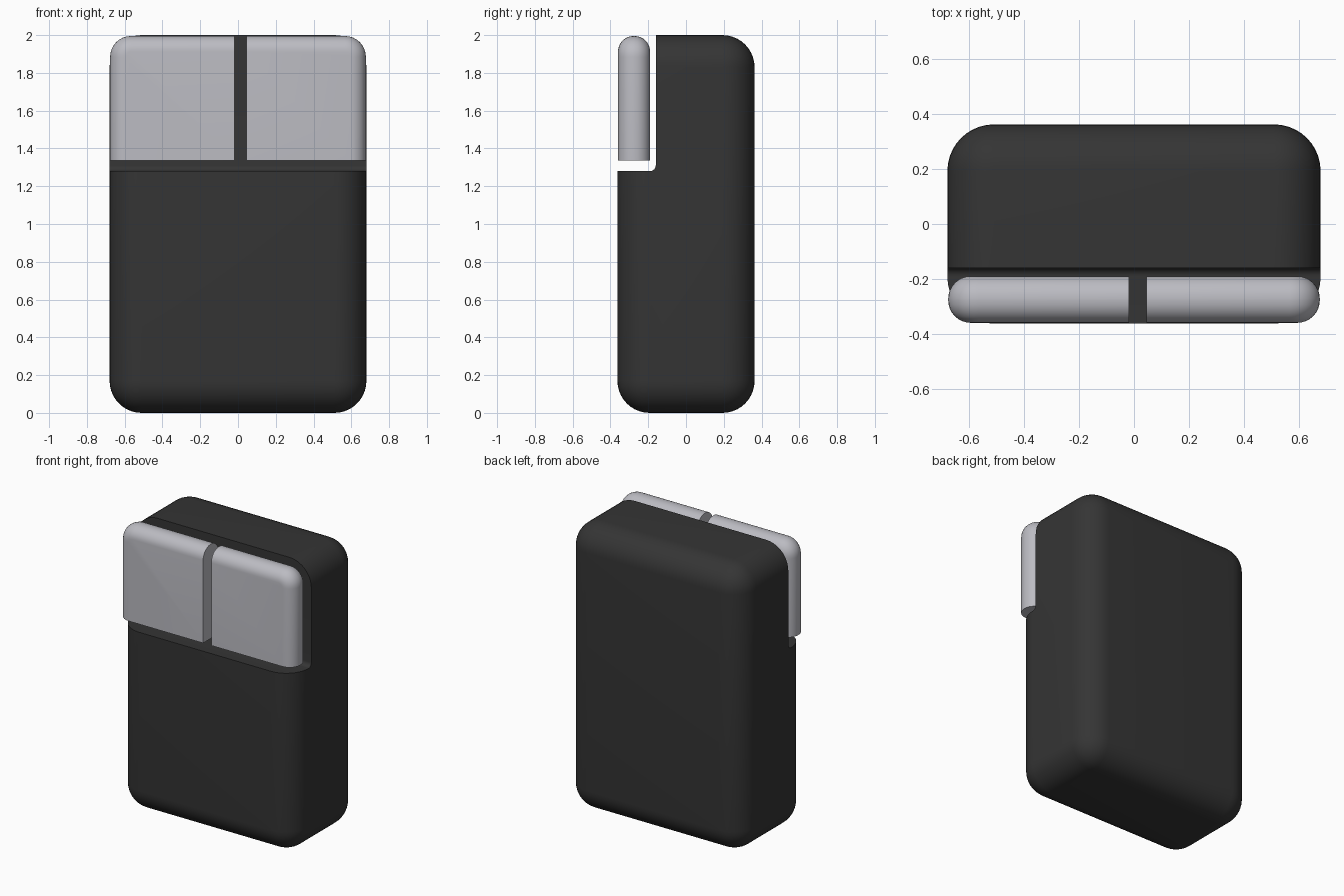
import bpy, bmesh, math
from mathutils import Vector

if "Cube" in bpy.data.objects:
    bpy.data.objects.remove(bpy.data.objects["Cube"])


def material(name, rgb):
    m = bpy.data.materials.new(name)
    m.diffuse_color = (*rgb, 1)
    m.use_nodes = True
    m.node_tree.nodes["Principled BSDF"].inputs["Base Color"].default_value = m.diffuse_color
    return m


def add_object(name, bm, mat=None):
    bmesh.ops.recalc_face_normals(bm, faces=bm.faces)
    me = bpy.data.meshes.new(name)
    bm.to_mesh(me)
    bm.free()
    ob = bpy.data.objects.new(name, me)
    bpy.context.collection.objects.link(ob)
    if mat:
        me.materials.append(mat)
    return ob


def box(lo, hi):
    lo, hi = Vector(lo), Vector(hi)
    bm = bmesh.new()
    bmesh.ops.create_cube(bm, size=1)
    for v in bm.verts:
        v.co = Vector((lo[i] + (v.co[i] + 0.5) * (hi[i] - lo[i]) for i in range(3)))
    return bm


def bevel(bm, edges, r, seg):
    bmesh.ops.bevel(bm, geom=edges, offset=r, segments=seg, profile=0.5,
                    affect='EDGES', clamp_overlap=False)


def smooth(ob, angle=35):
    bpy.ops.object.select_all(action='DESELECT')
    ob.select_set(True)
    bpy.context.view_layer.objects.active = ob
    bpy.ops.object.shade_smooth_by_angle(angle=math.radians(angle))


black = material("dark_plastic", (0.035, 0.035, 0.035))
silver = material("silver", (0.5, 0.5, 0.54))

# Main body: rounded box
bm = box((-0.68, -0.363, 0), (0.68, 0.363, 2))
bevel(bm, bm.edges[:], 0.17, 10)
body = add_object("body", bm, black)

# Step cutter for the front top, with a small fillet in the inner corner
Y, Z, R = -0.16, 1.28, 0.03
profile = [(-0.6, 2.3), (-0.6, Z)]
for i in range(7):
    a = -math.pi / 2 + i * math.pi / 12
    profile.append((Y - R + R * math.cos(a), Z + R + R * math.sin(a)))
profile.append((Y, 2.3))
bm = bmesh.new()
face = bm.faces.new([bm.verts.new((-1, y, z)) for y, z in profile])
ext = bmesh.ops.extrude_face_region(bm, geom=[face])
bmesh.ops.translate(bm, vec=(2, 0, 0),
                    verts=[g for g in ext['geom'] if isinstance(g, bmesh.types.BMVert)])
cutter = add_object("step_cutter", bm)
cutter.hide_render = True

mod = body.modifiers.new("step", 'BOOLEAN')
mod.operation, mod.solver, mod.object = 'DIFFERENCE', 'EXACT', cutter
bpy.context.view_layer.objects.active = body
bpy.ops.object.modifier_apply(modifier=mod.name)
bpy.data.objects.remove(cutter)
smooth(body)


# Buttons: rounded plate, cut flat at the bottom and at the centre gap
def button(name, x_cut, side):
    y0, y1 = -0.36, -0.19
    bm = box((-0.677, y0, 1.0), (0.677, y1, 1.995))
    bevel(bm, [e for e in bm.edges
               if abs(e.verts[0].co.y - e.verts[1].co.y) > 0.01], 0.11, 8)
    rim = [e for e in bm.edges
           if abs(e.verts[0].co.y - e.verts[1].co.y) < 0.001]
    bevel(bm, rim, 0.082, 8)
    for co, no in (((0, 0, 1.335), (0, 0, -1)), ((x_cut, 0, 0), (-side, 0, 0))):
        cut = bmesh.ops.bisect_plane(bm, geom=bm.verts[:] + bm.edges[:] + bm.faces[:],
                                     plane_co=co, plane_no=no, clear_outer=True)
        bmesh.ops.edgeloop_fill(bm, edges=[g for g in cut['geom_cut']
                                           if isinstance(g, bmesh.types.BMEdge)])
    smooth(add_object(name, bm, silver))


button("left_button", -0.018, -1)
button("right_button", 0.045, 1)
